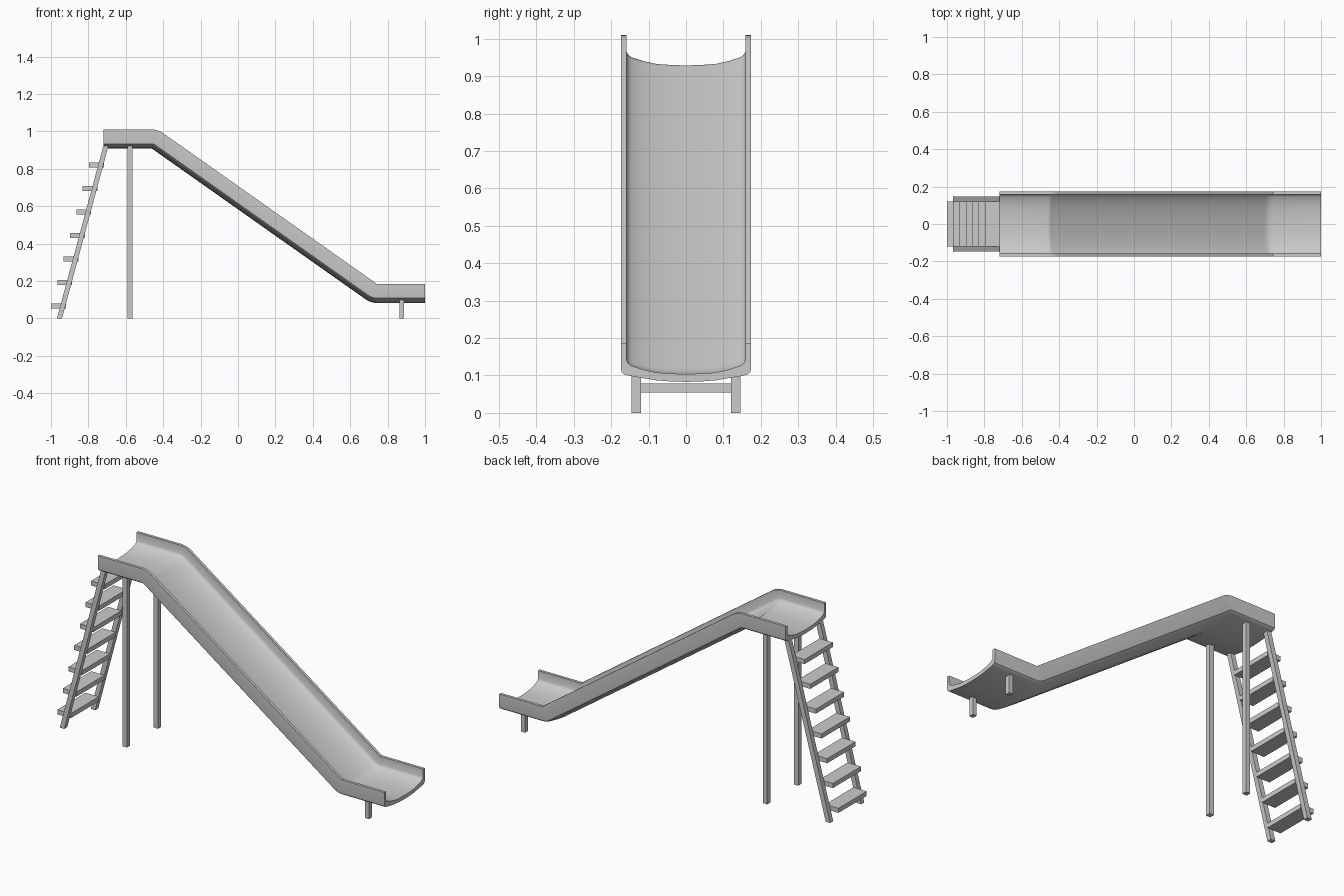
import bpy, bmesh, math

if "Cube" in bpy.data.objects:
    bpy.data.objects.remove(bpy.data.objects["Cube"])


def make_object(name, bm):
    bmesh.ops.recalc_face_normals(bm, faces=bm.faces)
    mesh = bpy.data.meshes.new(name)
    bm.to_mesh(mesh)
    bm.free()
    ob = bpy.data.objects.new(name, mesh)
    bpy.context.collection.objects.link(ob)
    return ob


def loft(name, rings):
    """Skin a list of closed point rings and cap both ends."""
    bm = bmesh.new()
    rows = [[bm.verts.new(p) for p in ring] for ring in rings]
    n = len(rows[0])
    for a, b in zip(rows, rows[1:]):
        for i in range(n):
            j = (i + 1) % n
            bm.faces.new((a[i], a[j], b[j], b[i]))
    bm.faces.new(rows[0])
    bm.faces.new(rows[-1])
    return make_object(name, bm)


def prism(name, outline, y0, y1):
    """Extrude an xz outline between two y values."""
    return loft(name, [[(x, y, z) for x, z in outline] for y in (y0, y1)])


def rect(x0, x1, z0, z1):
    return [(x0, z0), (x1, z0), (x1, z1), (x0, z1)]


# Chute: half cross-section (y, height above the underside), mirrored
H = 0.102
half = [(0.04, 0.001), (0.08, 0.004), (0.12, 0.011), (0.15, 0.016), (0.165, 0.02),
        (0.172, 0.026), (0.174, 0.036), (0.174, H), (0.159, H), (0.159, 0.058),
        (0.155, 0.050), (0.146, 0.043), (0.115, 0.033), (0.08, 0.025), (0.04, 0.022)]
profile = ([(0, 0)] + half + [(0, 0.021)] + [(-y, v) for y, v in reversed(half)])

# Chute path: the top bend pivots on the underside, the lower bend on the rim
p1, p2 = (-0.46, 0.908), (0.742, 0.083 + H)
dx, dz = p2[0] - p1[0], p1[1] - p2[1]
slope = math.atan2(dz, dx) + math.asin(H / math.hypot(dx, dz))
STEPS = 4
bend = [slope * i / STEPS for i in range(STEPS + 1)]
stations = [(-0.72, 0.908, 0, 0)]
stations += [(*p1, a, 0) for a in bend]
stations += [(*p2, a, H) for a in reversed(bend)]
stations += [(1.0, p2[1], 0, H)]
chute = loft("chute", [[(x + math.sin(a) * (v - pv), y, z + math.cos(a) * (v - pv))
                        for y, v in profile] for x, z, a, pv in stations])
# Merge the coincident ring points at the bend pivots
bm = bmesh.new()
bm.from_mesh(chute.data)
bmesh.ops.remove_doubles(bm, verts=bm.verts, dist=0.0001)
bmesh.ops.recalc_face_normals(bm, faces=bm.faces)
bm.to_mesh(chute.data)
bm.free()
bpy.context.view_layer.objects.active = chute
chute.select_set(True)
bpy.ops.object.shade_smooth_by_angle(angle=math.radians(30))

# Legs and ladder rails on both sides
RAIL_TOP = 0.925
lean = 0.269 * RAIL_TOP
rail = [(-0.968, 0), (-0.941, 0), (-0.941 + lean, RAIL_TOP), (-0.968 + lean, RAIL_TOP)]
for side, s in (("left", 1), ("right", -1)):
    y0, y1 = sorted((s * 0.12, s * 0.146))
    prism("tall_leg_" + side, rect(-0.59, -0.564, 0, 0.93), y0, y1)
    prism("short_leg_" + side, rect(0.864, 0.888, 0, 0.105), y0, y1)
    prism("ladder_rail_" + side, rail, y0, y1)

# Ladder steps
for i in range(7):
    x, z = -1.0 + 0.0338 * i, 0.054 + 0.1256 * i
    prism(f"ladder_step_{i + 1}", rect(x, x + 0.08, z, z + 0.025), -0.121, 0.121)
